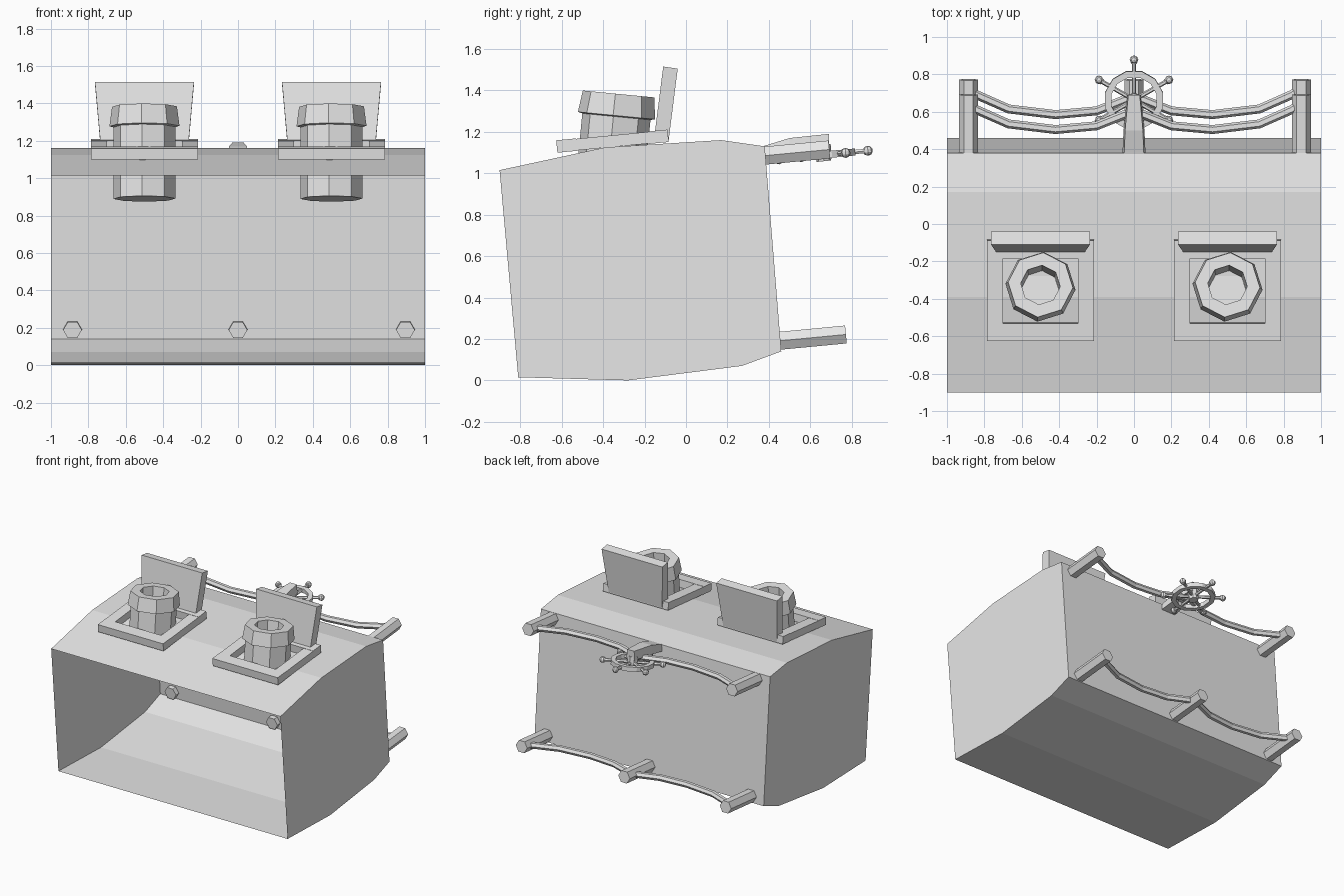
import bpy, bmesh, math
from mathutils import Vector, Matrix

if "Cube" in bpy.data.objects:
    bpy.data.objects.remove(bpy.data.objects["Cube"])

grey = bpy.data.materials.new("plain grey")
grey.diffuse_color = (0.8, 0.8, 0.8, 1)
grey.use_nodes = True
grey.node_tree.nodes["Principled BSDF"].inputs["Base Color"].default_value = grey.diffuse_color
TILT = math.radians(5.5)


def finish(name, bm, matrix=None, fix=True):
    if matrix:
        bm.transform(matrix)
    if fix:
        bmesh.ops.recalc_face_normals(bm, faces=bm.faces)
    mesh = bpy.data.meshes.new(name)
    bm.to_mesh(mesh)
    bm.free()
    mesh.materials.append(grey)
    ob = bpy.data.objects.new(name, mesh)
    bpy.context.collection.objects.link(ob)
    return ob


def add_box(bm, x0, x1, y0, y1, z0, z1):
    m = Matrix.Translation(((x0 + x1) / 2, (y0 + y1) / 2, (z0 + z1) / 2))
    m = m @ Matrix.Diagonal((x1 - x0, y1 - y0, z1 - z0, 1))
    bmesh.ops.create_cube(bm, size=1, matrix=m)


def sweep(bm, path, radius, sides, phase=0.0, up=Vector((0, 0, 1))):
    """Polygonal tube along a path, capped at both ends."""
    rings = []
    for i, p in enumerate(path):
        d = (path[min(i + 1, len(path) - 1)] - path[max(i - 1, 0)]).normalized()
        side = d.cross(up).normalized()
        top = side.cross(d)
        rings.append([bm.verts.new(p + radius * (math.cos(a) * side + math.sin(a) * top))
                      for a in (phase + math.tau * k / sides for k in range(sides))])
    for a, b in zip(rings, rings[1:]):
        for k in range(sides):
            n = (k + 1) % sides
            bm.faces.new((a[k], a[n], b[n], b[k]))
    bm.faces.new(rings[0])
    bm.faces.new(rings[-1])


def lathe(bm, profile, sides, phase, closed=False):
    """Revolve (radius, z) points; a closed profile makes a ring."""
    rings = [[bm.verts.new((r * math.cos(a), r * math.sin(a), z))
              for a in (phase + math.tau * k / sides for k in range(sides))]
             for r, z in profile]
    pairs = list(zip(rings, rings[1:])) + ([(rings[-1], rings[0])] if closed else [])
    for a, b in pairs:
        for k in range(sides):
            n = (k + 1) % sides
            bm.faces.new((a[k], a[n], b[n], b[k]))
    if not closed:
        bm.faces.new(rings[0])
        bm.faces.new(rings[-1])


# Hull section: thin shell, open at the front
hull = [(-0.81, 0.015), (-0.28, 0.0), (0.27, 0.07), (0.46, 0.14),
        (0.38, 1.13), (0.17, 1.16), (-0.39, 1.125), (-0.90, 1.015)]
bm = bmesh.new()
left = [bm.verts.new((-1, y, z)) for y, z in hull]
right = [bm.verts.new((1, y, z)) for y, z in hull]
for i in range(len(hull) - 1):
    bm.faces.new((left[i], left[i + 1], right[i + 1], right[i]))
bm.faces.new(left[::-1])
bm.faces.new(right)
finish("hull", bm, fix=False)

for cx, tag in ((-0.5, "left"), (0.5, "right")):
    # Hatch frame: four bars lying on the sloping deck
    bm = bmesh.new()
    add_box(bm, -0.285, 0.285, -0.27, -0.175, -0.03, 0.03)
    add_box(bm, -0.285, 0.285, 0.175, 0.27, -0.03, 0.03)
    for s in (-1, 1):
        add_box(bm, s * 0.243 - 0.042, s * 0.243 + 0.042, -0.175, 0.175, -0.028, 0.028)
    finish("hatch_frame_" + tag, bm,
           Matrix.Translation((cx, -0.355, 1.155)) @ Matrix.Rotation(TILT, 4, 'X'))

    # Hatch lid: upright board, wider at the top
    bm = bmesh.new()
    for w, y, z in ((0.233, -0.155, 1.16), (0.265, -0.11, 1.515)):
        for p in ((-w, y, z), (w, y, z), (w, y + 0.07, z - 0.01), (-w, y + 0.07, z - 0.01)):
            bm.verts.new(p)
    bm.verts.ensure_lookup_table()
    v = list(bm.verts)
    for k in range(4):
        n = (k + 1) % 4
        bm.faces.new((v[k], v[n], v[n + 4], v[k + 4]))
    bm.faces.new(v[:4])
    bm.faces.new(v[4:])
    finish("hatch_lid_" + tag, bm, Matrix.Translation((cx, 0, 0)))

    # Mortar barrel: eight-sided tube with a flared muzzle and a bore
    bm = bmesh.new()
    lathe(bm, [(0.166, 0), (0.166, 0.385), (0.188, 0.39), (0.174, 0.495),
               (0.106, 0.495), (0.100, 0.25)], 8, math.radians(-5))
    finish("mortar_" + tag, bm,
           Matrix.Translation((cx, -0.373, 0.89)) @ Matrix.Rotation(-TILT, 4, 'X'))


# Railings: hexagonal posts with sagging rails between them
def rail_point(x, y, base_y, base_z):
    return Vector((x, base_y + y, base_z + y * 0.095))


sag = [(0.90, 0.265), (0.84, 0.23), (0.67, 0.155), (0.42, 0.125),
       (0.20, 0.145), (0.05, 0.205), (0.0, 0.215)]
for tag, base_y, base_z, posts in (("upper", 0.38, 1.085, (-0.885, 0.895)),
                                   ("lower", 0.46, 0.192, (-0.885, 0.0, 0.895))):
    for i, x in enumerate(posts):
        bm = bmesh.new()
        sweep(bm, [rail_point(x, -0.04, base_y, base_z),
                   rail_point(x, 0.312, base_y, base_z)], 0.05, 6)
        finish(f"{tag}_post_{i + 1}", bm)
    for s, side in ((-1, "left"), (1, "right")):
        bm = bmesh.new()
        sweep(bm, [rail_point(s * x, y, base_y, base_z) for x, y in sag], 0.024, 6)
        finish(f"{tag}_rail_{side}", bm)

# Wheel bracket: tapering arm above the wheel
bm = bmesh.new()
rows = []
for y, w, z0, z1 in ((0.37, 0.062, 1.08, 1.13), (0.50, 0.056, 1.10, 1.17), (0.69, 0.036, 1.12, 1.19)):
    rows.append([bm.verts.new(p) for p in ((-w, y, z0), (w, y, z0), (w * 0.85, y, z1), (-w * 0.85, y, z1))])
for a, b in zip(rows, rows[1:]):
    for k in range(4):
        n = (k + 1) % 4
        bm.faces.new((a[k], a[n], b[n], b[k]))
bm.faces.new(rows[0])
bm.faces.new(rows[-1])
finish("wheel_bracket", bm)

# Steering wheel: rim, hub, spokes and knobs, lying nearly flat
place = Matrix.Translation((0, 0.663, 1.088)) @ Matrix.Rotation(TILT, 4, 'X')
bm = bmesh.new()
lathe(bm, [(0.16, -0.017), (0.16, 0.017), (0.125, 0.017), (0.125, -0.017)], 12,
      math.radians(15), closed=True)
finish("wheel_rim", bm, place)
bm = bmesh.new()
lathe(bm, [(0.035, -0.03), (0.04, 0.0), (0.04, 0.05)], 8, 0)
finish("wheel_hub", bm, place)
bm = bmesh.new()
for k in range(6):
    a = math.radians(30 + 60 * k)
    d = Vector((math.cos(a), math.sin(a), 0))
    sweep(bm, [d * 0.02, d * 0.205], 0.012, 6)
    sweep(bm, [d * r for r in (0.195, 0.205)], 0.016, 8)
    bmesh.ops.create_uvsphere(bm, u_segments=8, v_segments=5, radius=0.024,
                              matrix=Matrix.Translation(d * 0.216))
finish("wheel_spokes", bm, place)
